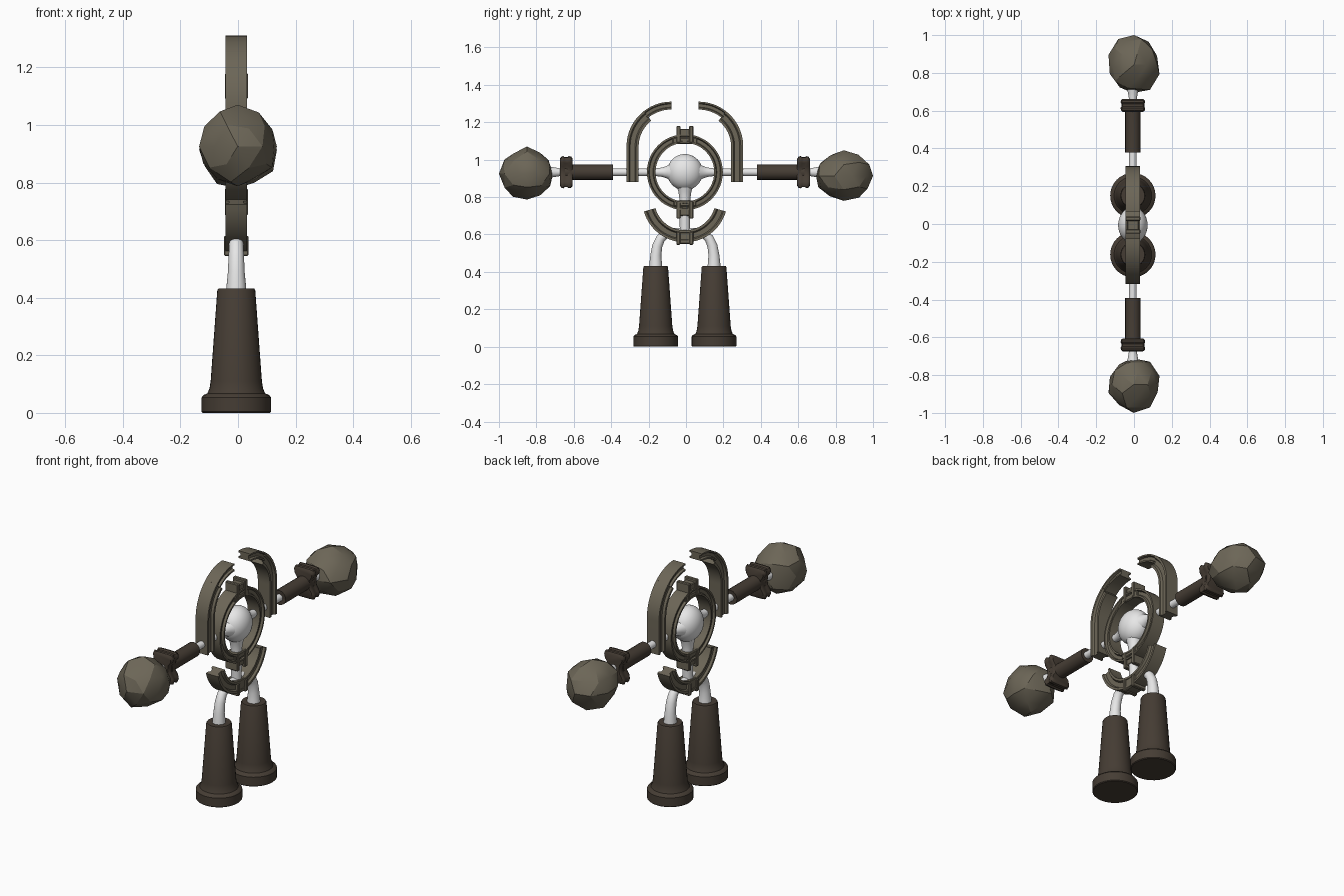
import bpy, bmesh, math, random
from mathutils import Vector, Matrix

if "Cube" in bpy.data.objects:
    bpy.data.objects.remove(bpy.data.objects["Cube"])

CX, CY, ZA = -0.006, -0.006, 0.933   # body centre and arm height


def material(name, rgb):
    m = bpy.data.materials.new(name)
    m.diffuse_color = (*rgb, 1)
    m.use_nodes = True
    m.node_tree.nodes["Principled BSDF"].inputs["Base Color"].default_value = m.diffuse_color
    return m


STONE = material("weathered stone", (0.150, 0.132, 0.095))
DARK = material("dark brown", (0.060, 0.046, 0.034))
WHITE = material("pale white", (0.80, 0.80, 0.80))


def finish(name, bm, mat, angle=35):
    bmesh.ops.recalc_face_normals(bm, faces=bm.faces)
    me = bpy.data.meshes.new(name)
    bm.to_mesh(me)
    bm.free()
    me.materials.append(mat)
    me.polygons.foreach_set("use_smooth", [True] * len(me.polygons))
    me.set_sharp_from_angle(angle=math.radians(angle))
    ob = bpy.data.objects.new(name, me)
    bpy.context.collection.objects.link(ob)
    return ob


def skin(bm, rings, closed=False):
    """Bridge successive rings of points with quads, capping open ends."""
    vs = [[bm.verts.new(p) for p in r] for r in rings]
    n = len(vs[0])
    pairs = list(zip(vs, vs[1:])) + ([(vs[-1], vs[0])] if closed else [])
    for a, b in pairs:
        for i in range(n):
            j = (i + 1) % n
            bm.faces.new((a[i], a[j], b[j], b[i]))
    if not closed:
        bm.faces.new(vs[0])
        bm.faces.new(vs[-1])


def tube(name, path, mat, segs=24, angle=35):
    """Round sweep in the y-z plane; path holds (y, z, radius)."""
    bm = bmesh.new()
    rings = []
    for k, (y, z, r) in enumerate(path):
        a, b = path[max(k - 1, 0)], path[min(k + 1, len(path) - 1)]
        t = Vector((0, b[0] - a[0], b[1] - a[1])).normalized()
        n = Vector((0, -t.z, t.y))
        c = Vector((CX, CY + y, z))
        rings.append([c + r * (n * math.cos(u) + Vector((1, 0, 0)) * math.sin(u))
                      for u in (2 * math.pi * i / segs for i in range(segs))])
    skin(bm, rings)
    return finish(name, bm, mat, angle)


def beam(name, path, hw=0.038, closed=False):
    """Flanged I-beam sweep; path holds outer edge (y, z), inward (ny, nz), depth."""
    half = [(1, 0), (1, .2), (.68, .3), (.68, .7), (1, .8), (1, 1)]
    prof = half + [(-x, u) for x, u in reversed(half)]
    bm = bmesh.new()
    skin(bm, [[(CX + x * hw, CY + y + ny * u * d, z + nz * u * d) for x, u in prof]
              for y, z, ny, nz, d in path], closed)
    return finish(name, bm, STONE)


def arc(cy, cz, r, d, a0, a1, n, side=1):
    out = []
    for i in range(n + 1):
        a = math.radians(a0 + (a1 - a0) * i / n)
        c, s = math.cos(a) * side, math.sin(a)
        out.append((cy + r * c, cz + r * s, -c, -s, d))
    return out


def blocks(name, boxes):
    """Joined boxes given as (y centre, z low, z high, half y, half x)."""
    bm = bmesh.new()
    for y, z0, z1, hy, hx in boxes:
        m = Matrix.Translation((CX, CY + y, (z0 + z1) / 2)) @ Matrix.Diagonal((2 * hx, 2 * hy, z1 - z0, 1))
        bmesh.ops.create_cube(bm, size=1, matrix=m)
    bmesh.ops.bevel(bm, geom=bm.edges[:], offset=0.004, segments=1, affect='EDGES')
    return finish(name, bm, STONE)


# core orb
bm = bmesh.new()
bmesh.ops.create_uvsphere(bm, u_segments=32, v_segments=20, radius=1,
                          matrix=Matrix.Translation((CX, CY, ZA)) @ Matrix.Diagonal((.078, .095, .097, 1)))
finish("core_orb", bm, WHITE)

# spine below the orb
tube("spine", [(0, .86, .045), (0, .83, .035), (0, .79, .029), (0, .60, .027)], WHITE)

# ring around the orb with its two pronged lugs
beam("core_ring", arc(0, ZA, .203, .046, 0, 360, 48)[:-1], closed=True)
blocks("ring_top_lug", [(0, 1.09, 1.165, .03, .03), (-.034, 1.09, 1.18, .011, .04),
                        (.034, 1.09, 1.18, .011, .04), (0, 1.085, 1.118, .066, .036)])
blocks("ring_bottom_lug", [(0, .70, .78, .03, .03), (-.034, .685, .78, .011, .04),
                           (.034, .685, .78, .011, .04), (0, .75, .782, .06, .036)])

# hip cradle and its lug
beam("hip_cradle", arc(0, .786, .228, .064, 196, 344, 28))
blocks("hip_lug", [(0, .55, .625, .03, .035), (-.035, .545, .615, .011, .043),
                   (.035, .545, .615, .011, .043)])

for s, side in ((-1, "left"), (1, "right")):
    # shoulder guard: deep straight beam and arc, then a thin tip
    arch = arc(s * .072, 1.07, .24, .065, 0, 52, 12, s)
    beam(side + "_shoulder_guard", [(s * .312, .88, -s, 0, .065)] + arch)
    beam(side + "_shoulder_tip", arc(s * .072, 1.07, .24, .042, 50, 90, 10, s))

    # arm rod
    tube(side + "_arm_rod", [(s * y, ZA, r) for y, r in
                             ((.07, .05), (.095, .034), (.12, .025), (.16, .02), (.4, .02),
                              (.67, .021), (.70, .026), (.74, .034))], WHITE)

    # forearm sleeve
    tube(side + "_forearm", [(s * y, ZA, r) for y, r in
                             ((.39, .036), (.385, .041), (.60, .041), (.64, .046))], DARK, 16)

    # wrist cuff: plate pinched at the middle, with rounded lobes
    bm = bmesh.new()
    q = [(.042, 0), (.046, .03), (.062, .052), (.065, .068), (.058, .084), (.03, .086)]
    out = q + [(-x, z) for x, z in reversed(q)] + [(-x, -z) for x, z in q[1:]] + [(x, -z) for x, z in reversed(q[1:])]
    skin(bm, [[(CX + x * k, CY + s * y, ZA + z * k) for x, z in out]
              for y, k in ((.60, .84), (.608, .97), (.62, 1), (.628, .93), (.642, .93),
                           (.65, 1), (.66, .97), (.668, .84))])
    finish(side + "_wrist_cuff", bm, DARK)

    # rough boulder fist, fitted to its extents
    random.seed(11 + s)
    bm = bmesh.new()
    bmesh.ops.create_icosphere(bm, subdivisions=2, radius=1)
    pts = [v.co * random.uniform(.93, 1.05) for v in bm.verts]
    bm.free()
    y0, y1, z0, z1 = (-1, -.712, .787, 1.07) if s < 0 else (.695, 1, .78, 1.05)
    lo, hi = Vector((-.135, y0, z0)), Vector((.135, y1, z1))
    mn = [min(p[i] for p in pts) for i in range(3)]
    mx = [max(p[i] for p in pts) for i in range(3)]
    bm = bmesh.new()
    for p in pts:
        bm.verts.new([lo[i] + (p[i] - mn[i]) / (mx[i] - mn[i]) * (hi[i] - lo[i]) for i in range(3)])
    res = bmesh.ops.convex_hull(bm, input=bm.verts[:])
    bmesh.ops.delete(bm, geom=[v for v in bm.verts if not v.link_faces], context='VERTS')
    finish(side + "_fist", bm, STONE, 24)

    # curved thigh
    tube(side + "_thigh", [(s * y, z, r) for y, z, r in
                           ((0, .612, .022), (.07, .612, .023), (.105, .602, .024), (.13, .578, .025),
                            (.147, .54, .027), (.155, .49, .029), (.156, .45, .033), (.156, .41, .036))], WHITE)

    # flared boot
    tube(side + "_boot", [(s * .156, z, r) for z, r in
                          ((0, .116), (.004, .12), (.054, .12), (.062, .114), (.068, .10), (.085, .093),
                           (.11, .089), (.425, .066), (.432, .062), (.432, .045), (.42, .04))], DARK, 32, 30)
